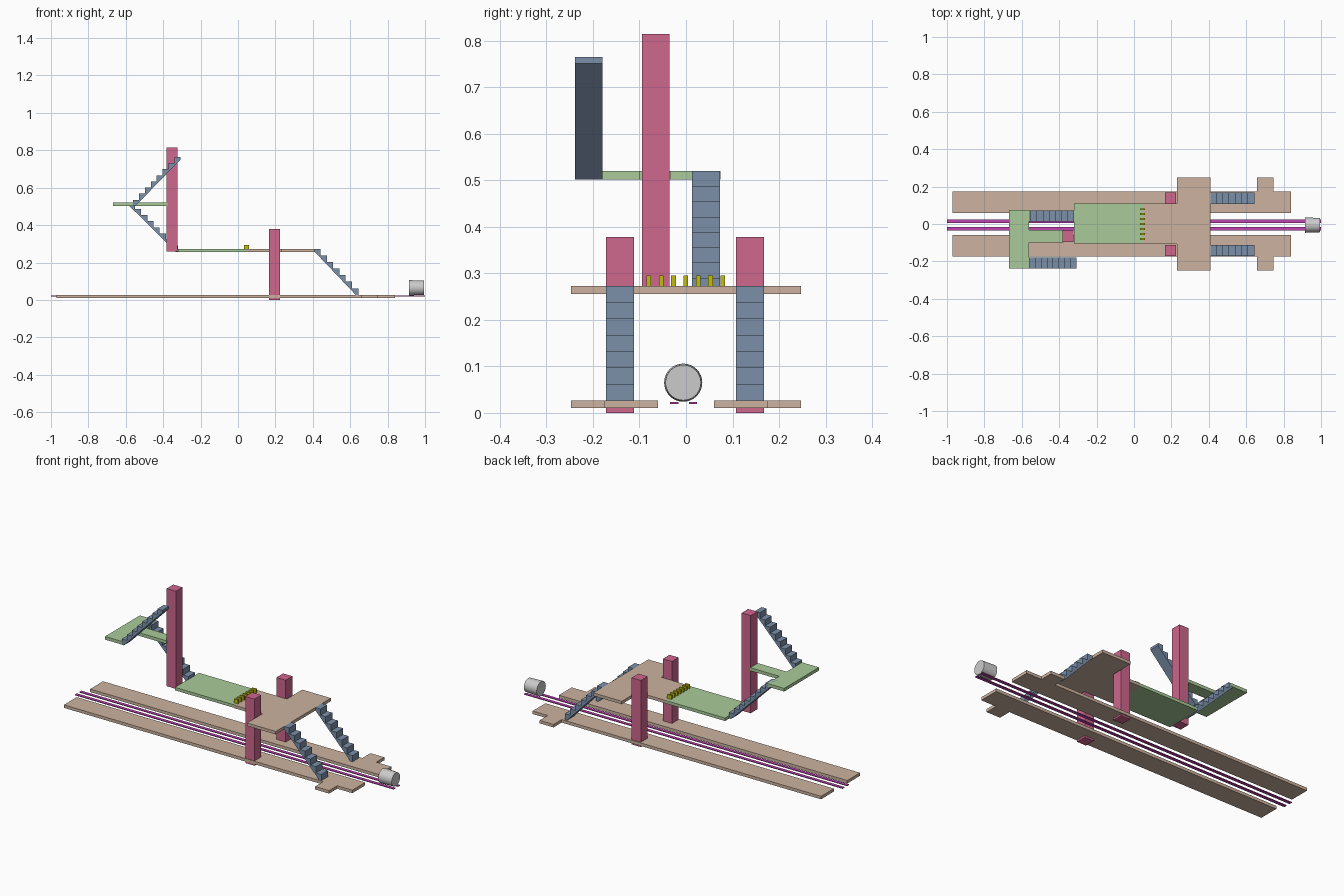
import bpy, bmesh, math
from mathutils import Matrix

if "Cube" in bpy.data.objects:
    bpy.data.objects.remove(bpy.data.objects["Cube"])


def material(name, r, g, b):
    m = bpy.data.materials.new(name)
    m.diffuse_color = [(c / 255) ** 2.2 for c in (r, g, b)] + [1]
    m.use_nodes = True
    m.node_tree.nodes["Principled BSDF"].inputs["Base Color"].default_value = m.diffuse_color
    return m


BEIGE = material("beige", 203, 177, 158)
GREEN = material("green", 168, 202, 152)
BLUE = material("blue", 122, 142, 168)
PINK = material("pink", 205, 103, 140)
YELLOW = material("yellow", 190, 188, 20)
MAGENTA = material("magenta", 190, 70, 175)


def finish(name, bm, mat=None):
    bmesh.ops.recalc_face_normals(bm, faces=bm.faces)
    me = bpy.data.meshes.new(name)
    bm.to_mesh(me)
    bm.free()
    ob = bpy.data.objects.new(name, me)
    bpy.context.collection.objects.link(ob)
    if mat:
        me.materials.append(mat)
    return ob


def prism(name, points, vec, mat):
    """Extrude a flat 3D outline along vec."""
    bm = bmesh.new()
    face = bm.faces.new([bm.verts.new(p) for p in points])
    ext = bmesh.ops.extrude_face_region(bm, geom=[face], use_keep_orig=True)
    verts = [v for v in ext["geom"] if isinstance(v, bmesh.types.BMVert)]
    bmesh.ops.translate(bm, verts=verts, vec=vec)
    return finish(name, bm, mat)


def slab(name, outline, z0, z1, mat):
    return prism(name, [(x, y, z0) for x, y in outline], (0, 0, z1 - z0), mat)


def box(name, x0, x1, y0, y1, z0, z1, mat):
    return slab(name, [(x0, y0), (x1, y0), (x1, y1), (x0, y1)], z0, z1, mat)


def stairs(name, x_top, x_low, z_top, z_low, y0, y1, n):
    """Stepped profile with a thin sloping underside."""
    run, rise, thick = (x_low - x_top) / n, (z_top - z_low) / n, 0.014
    pts = []
    for i in range(n):
        pts += [(x_top + i * run, z_top - i * rise),
                (x_top + (i + 1) * run, z_top - i * rise)]
    slope = (x_low - x_top) / (z_top - z_low)
    pts += [(x_low, z_low), (x_low - slope * thick, z_low), (x_top, z_top - thick)]
    return prism(name, [(x, y0, z) for x, z in pts], (0, y1 - y0, 0), BLUE)


# Mirrored lower platforms, pillars and entrance stairs
for s, side in ((-1, "front"), (1, "back")):
    outline = [(-0.97, 0.06), (0.84, 0.06), (0.84, 0.175), (0.745, 0.175),
               (0.745, 0.2475), (0.658, 0.2475), (0.658, 0.175), (-0.97, 0.175)]
    slab(side + "_platform", [(x, s * y) for x, y in outline], 0.01, 0.027, BEIGE)
    ya, yb = sorted((s * 0.11 - 0.002, s * 0.17 - 0.002))
    box(side + "_pillar", 0.166, 0.224, ya, yb, 0, 0.378, PINK)
    stairs(side + "_entrance_stairs", 0.408, 0.643, 0.273, 0.027, ya, yb, 7)

# Rails
for i, y in enumerate((-0.025, 0.015)):
    box(f"rail_{i + 1}", -1, 1, y - 0.009, y + 0.009, 0.0195, 0.0235, MAGENTA)

# Train: slightly tapered drum
bm = bmesh.new()
bmesh.ops.create_cone(bm, cap_ends=True, segments=32, radius1=0.041, radius2=0.038,
                      depth=0.082,
                      matrix=Matrix.Translation((0.954, -0.006, 0.065))
                      @ Matrix.Rotation(math.pi / 2, 4, 'Y'))
train = finish("train_drum", bm)
bpy.context.view_layer.objects.active = train
train.select_set(True)
bpy.ops.object.shade_smooth_by_angle()

# Bridge concourse: wide hall floor and inner green floor
slab("hall_floor", [(0.05, -0.108), (0.23, -0.108), (0.23, -0.2475), (0.41, -0.2475),
                    (0.41, 0.2475), (0.23, 0.2475), (0.23, 0.11), (0.05, 0.11)],
     0.256, 0.273, BEIGE)
box("inner_floor", -0.322, 0.05, -0.105, 0.11, 0.256, 0.273, GREEN)

# Row of ticket gates
for i in range(7):
    y = -0.08 + i * 0.0265
    box(f"gate_{i + 1}", 0.033, 0.06, y - 0.005, y + 0.005, 0.273, 0.295, YELLOW)

# Tall pillar, landing and upper stairs
box("tall_pillar", -0.381, -0.324, -0.095, -0.036, 0.26, 0.814, PINK)
slab("landing", [(-0.668, -0.238), (-0.562, -0.238), (-0.562, -0.1), (-0.378, -0.1),
                 (-0.378, -0.033), (-0.562, -0.033), (-0.562, 0.074), (-0.668, 0.074)],
     0.502, 0.52, GREEN)
stairs("middle_stairs", -0.584, -0.32, 0.52, 0.257, 0.013, 0.073, 8)
stairs("upper_stairs", -0.307, -0.562, 0.765, 0.502, -0.239, -0.18, 8)
